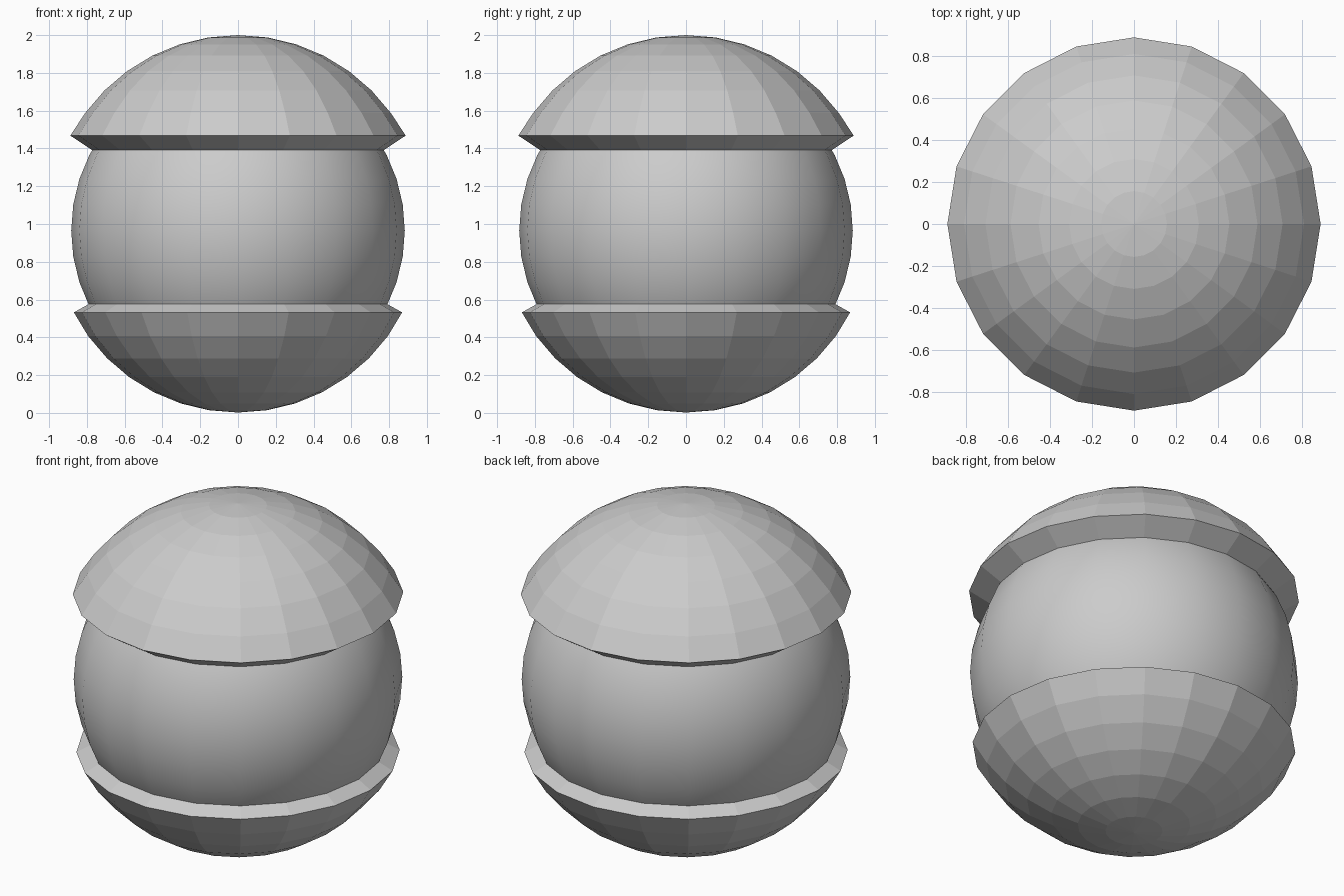
import bpy, bmesh
from math import sin, cos, pi, radians

if "Cube" in bpy.data.objects:
    bpy.data.objects.remove(bpy.data.objects["Cube"])

SIDES = 20


def lathe(name, profile):
    """Revolve (r, z) points into a closed 20-sided solid; r = 0 makes a pole."""
    bm = bmesh.new()
    rings = []
    for r, z in profile:
        if r == 0:
            rings.append([bm.verts.new((0, 0, z))] * SIDES)
        else:
            rings.append([bm.verts.new((r * cos(2 * pi * i / SIDES), r * sin(2 * pi * i / SIDES), z))
                          for i in range(SIDES)])
    for a, b in zip(rings, rings[1:]):
        for i in range(SIDES):
            j = (i + 1) % SIDES
            bm.faces.new(list(dict.fromkeys((a[i], a[j], b[j], b[i]))))
    bmesh.ops.recalc_face_normals(bm, faces=bm.faces)
    mesh = bpy.data.meshes.new(name)
    bm.to_mesh(mesh)
    bm.free()
    obj = bpy.data.objects.new(name, mesh)
    bpy.context.collection.objects.link(obj)
    return obj


def shell(name, centre, radius, up, rim, lip):
    """Thick faceted cap: outer dome, rim, sloping lip, then the hidden inner dome."""
    def dome(r, angles):
        return [(r * sin(radians(a)) if a else 0, centre + up * r * cos(radians(a))) for a in angles]
    outer = dome(radius, range(0, 55, 9))
    inner = dome(radius * 0.87, range(54, -1, -9))
    return lathe(name, outer + [rim, lip] + inner)


# Faceted upper and lower shells
shell("upper_shell", 1.0, 1.0, 1, (0.888, 1.468), (0.755, 1.38))
shell("lower_shell", 0.982, 0.98, -1, (0.869, 0.532), (0.77, 0.587))

# Smooth inner ball
bpy.ops.mesh.primitive_uv_sphere_add(segments=SIDES, ring_count=20, radius=0.883, location=(0, 0, 0.965))
ball = bpy.context.object
ball.name = "inner_ball"
bpy.ops.object.shade_smooth()
